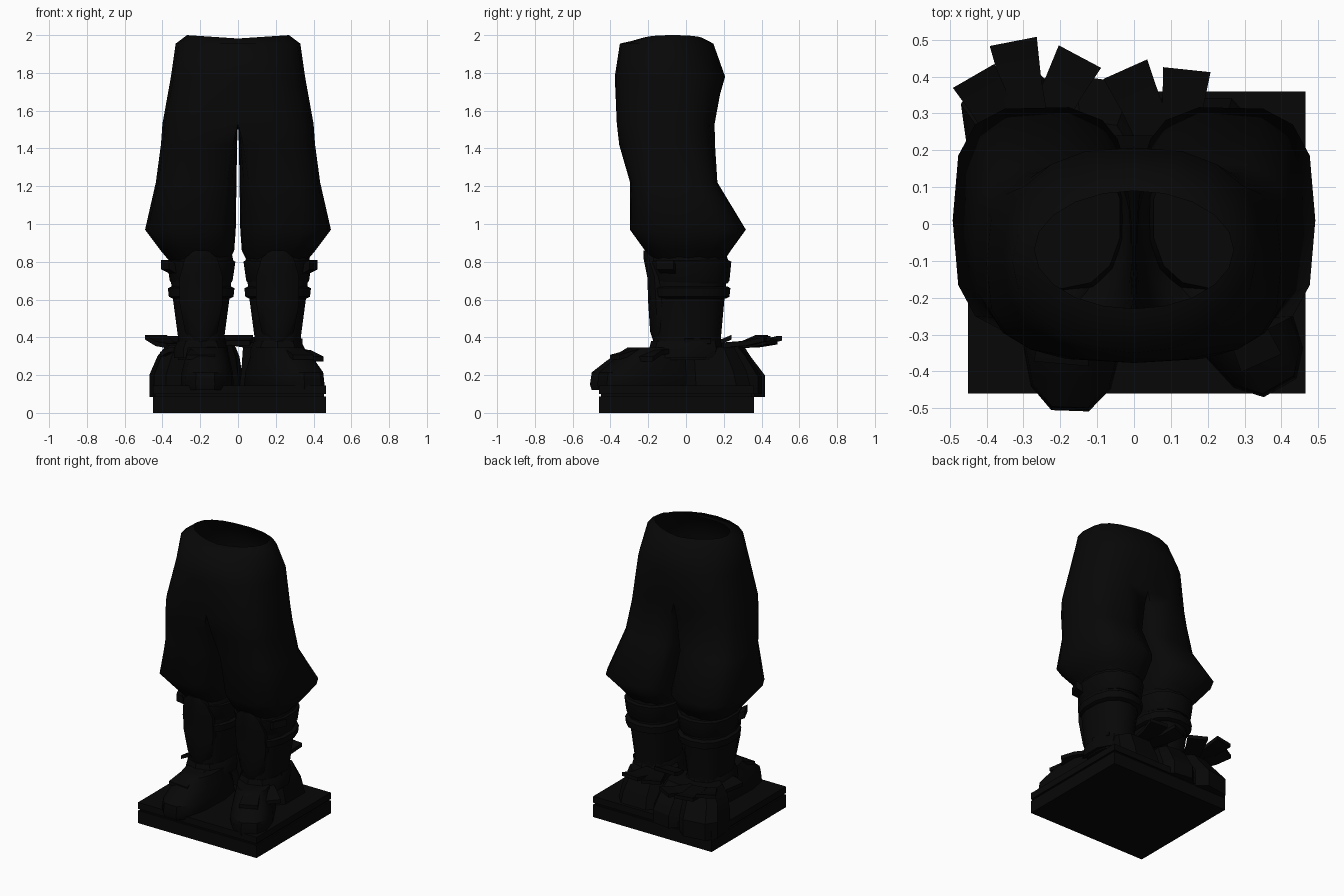
import bpy, bmesh, math
from mathutils import Vector, Matrix

if "Cube" in bpy.data.objects:
    bpy.data.objects.remove(bpy.data.objects["Cube"])


def material(name, v):
    m = bpy.data.materials.new(name)
    m.diffuse_color = (v, v, v, 1)
    m.use_nodes = True
    m.node_tree.nodes["Principled BSDF"].inputs["Base Color"].default_value = m.diffuse_color
    return m


BLACK = material("soft_black", 0.0022)


def finish(name, bm, angle=50):
    bmesh.ops.recalc_face_normals(bm, faces=bm.faces)
    me = bpy.data.meshes.new(name)
    bm.to_mesh(me)
    bm.free()
    ob = bpy.data.objects.new(name, me)
    bpy.context.collection.objects.link(ob)
    me.materials.append(BLACK)
    bpy.ops.object.select_all(action='DESELECT')
    ob.select_set(True)
    bpy.context.view_layer.objects.active = ob
    bpy.ops.object.shade_smooth_by_angle(angle=math.radians(angle))
    return ob


def power(v, e):
    return math.copysign(abs(v) ** e, v)


def loft(name, rings, n=12, e=1.0, turn=0.0, at=(0, 0), caps=True, angle=50):
    """Rings are (cx, cy, z, rx, ry), turned about z then moved to a place."""
    bm = bmesh.new()
    rot = Matrix.Rotation(turn, 3, 'Z')
    rows = []
    for cx, cy, z, rx, ry in rings:
        row = []
        for i in range(n):
            a = math.tau * (i + 0.5) / n
            p = rot @ Vector((cx + rx * power(math.cos(a), e), cy + ry * power(math.sin(a), e), z))
            row.append(bm.verts.new(p + Vector((at[0], at[1], 0))))
        rows.append(row)
    for r, s in zip(rows, rows[1:]):
        for i in range(n):
            j = (i + 1) % n
            bm.faces.new((r[i], r[j], s[j], s[i]))
    if caps:
        bm.faces.new(rows[0][::-1])
        bm.faces.new(rows[-1])
    return finish(name, bm, angle)


def flap(name, x, y, z, heading, length, width, rise, thick=0.025):
    """Bent scrap of cloth pointing outward; heading is measured from +x."""
    bm = bmesh.new()
    h = math.radians(heading)
    d, s = Vector((math.cos(h), math.sin(h), 0)), Vector((-math.sin(h), math.cos(h), 0))
    rows = []
    for t, lift, w in ((0, 0, 0.8), (0.55, 0.25, 0.85), (1, 1, 1)):
        c = Vector((x, y, z + lift * rise)) + d * length * t
        off = s * width * w / 2
        up = Vector((0, 0, thick / 2))
        rows.append([bm.verts.new(q) for q in (c - off - up, c + off - up, c + off + up, c - off + up)])
    for r, q in zip(rows, rows[1:]):
        for i in range(4):
            j = (i + 1) % 4
            bm.faces.new((r[i], r[j], q[j], q[i]))
    bm.faces.new(rows[0])
    bm.faces.new(rows[-1])
    return finish(name, bm, 30)


def block(name, x0, x1, y0, y1, z0, z1):
    bm = bmesh.new()
    bmesh.ops.create_cube(bm, size=1)
    for v in bm.verts:
        v.co = ((x0 + x1) / 2 + v.co.x * (x1 - x0), (y0 + y1) / 2 + v.co.y * (y1 - y0),
                (z0 + z1) / 2 + v.co.z * (z1 - z0))
    return finish(name, bm, 30)


# Two-step plinth with a narrow groove
block("plinth_lower", -0.45, 0.465, -0.46, 0.36, 0, 0.088)
block("plinth_groove", -0.44, 0.455, -0.45, 0.35, 0.088, 0.1)
block("plinth_upper", -0.45, 0.465, -0.46, 0.36, 0.1, 0.145)

# Trousers: z, inner x, outer x, front y, back y, leg roundness, centre valley, corner exponent
trouser_rows = [
    (2.00, 0, 0.27, -0.23, 0.09, 0, 0, 1.0),
    (1.955, 0, 0.33, -0.35, 0.145, 0, 0, 1.0),
    (1.78, 0, 0.355, -0.38, 0.21, 0, 0.01, 0.85),
    (1.53, 0, 0.40, -0.375, 0.16, 0, 0.09, 0.66),
    (1.42, 0.005, 0.408, -0.36, 0.16, 0.35, 0.06, 0.66),
    (1.22, 0.008, 0.435, -0.30, 0.17, 0.75, 0, 0.66),
    (0.97, 0.012, 0.492, -0.30, 0.32, 1, 0, 0.66),
    (0.86, 0.02, 0.41, -0.22, 0.24, 1, 0, 0.75),
    (0.80, 0.05, 0.36, -0.17, 0.20, 1, 0, 0.8),
]
OUT, INN = 11, 5
bm = bmesh.new()
for side in (1, -1):
    rows = []
    for z, xi, xo, yf, yb, w, v, e in trouser_rows:
        cy, ry, row = (yf + yb) / 2, (yb - yf) / 2, []
        cx, rx = (xi + xo) / 2, (xo - xi) / 2
        for i in range(OUT + INN):
            if i < OUT:
                t = -1 + 2 * i / (OUT - 1)
                a, b = t * math.pi / 2, t * math.radians(125)
                dx, dy = xo * power(math.cos(a), e), cy + ry * power(math.sin(a), e)
                if i in (0, OUT - 1):
                    dx, dy = xi, cy + ry * t * (1 - v)
            else:
                k = (i - OUT + 1) / (INN + 1)
                dx, dy = xi, cy + ry * (1 - v) * (1 - 2 * k)
                b = math.radians(125 + 110 * k)
            ex, ey = cx + rx * power(math.cos(b), e), cy + ry * power(math.sin(b), e)
            dip = -0.018 * max(0, 1 - dx / 0.27) if z == 2 else 0
            row.append(bm.verts.new((side * (dx + (ex - dx) * w), dy + (ey - dy) * w, z + dip)))
        rows.append(row)
    n = OUT + INN
    for (r, s), spec in zip(zip(rows, rows[1:]), trouser_rows):
        # Above the crotch only the outer wall exists
        for i in range(n if spec[0] < 1.54 else OUT - 1):
            j = (i + 1) % n
            bm.faces.new((r[i], r[j], s[j], s[i]))
bmesh.ops.remove_doubles(bm, verts=bm.verts, dist=0.0005)
bmesh.ops.delete(bm, geom=[q for q in bm.verts if not q.link_faces], context='VERTS')
finish("trousers", bm, 75)

# Lower legs with wraps, shin guards and ragged ankle cloth
for label, c, s in (("left", -0.195, -1), ("right", 0.21, 1)):
    loft(label + "_shin", [(0, 0.005, 0.28, 0.125, 0.175), (0, 0.005, 0.40, 0.125, 0.18),
                           (0, 0.01, 0.62, 0.155, 0.195), (0, 0.015, 0.80, 0.175, 0.21),
                           (0, 0.015, 0.87, 0.16, 0.19)], 14, 0.85, at=(c, 0))
    loft(label + "_knee_band", [(0, 0.02, 0.685, 0.16, 0.20), (0, 0.02, 0.70, 0.17, 0.21),
                                (0, 0.02, 0.80, 0.185, 0.22), (0, 0.02, 0.81, 0.17, 0.2)], 14, 0.85, at=(c, 0))
    loft(label + "_calf_band", [(0, 0.02, 0.605, 0.155, 0.19), (0, 0.02, 0.615, 0.175, 0.21),
                                (0, 0.02, 0.66, 0.18, 0.215), (0, 0.02, 0.67, 0.16, 0.2)], 14, 0.85, at=(c, 0))
    loft(label + "_shin_guard", [(0, -0.13, 0.37, 0.05, 0.04), (0, -0.135, 0.43, 0.09, 0.055),
                                 (0, -0.14, 0.58, 0.12, 0.06), (0, -0.15, 0.72, 0.12, 0.055),
                                 (0, -0.185, 0.82, 0.09, 0.04), (0, -0.205, 0.86, 0.04, 0.02)], 10, at=(c, 0))
    flap(label + "_knee_scrap", c + s * 0.10, -0.07, 0.755, 90 - s * 115, 0.10, 0.10, 0.03, 0.05)
    loft(label + "_ankle_wrap", [(0, -0.01, 0.29, 0.15, 0.19), (0, 0, 0.34, 0.15, 0.195),
                                 (0, 0, 0.38, 0.13, 0.185)], 10, 0.9, at=(c, 0), angle=30)

# Shoes: the left one points ahead, the right one turns out
shoe = [(0, -0.09, 0.12, 0.13, 0.30), (0, -0.09, 0.15, 0.14, 0.31), (0, -0.09, 0.215, 0.135, 0.30),
        (0, -0.065, 0.28, 0.12, 0.24), (0, -0.03, 0.345, 0.105, 0.17)]
loft("left_shoe", shoe, 12, 0.75, turn=math.radians(-2), at=(-0.16, -0.115), angle=35)
loft("right_shoe", shoe, 12, 0.75, turn=math.radians(30), at=(0.20, -0.105), angle=35)

# Gathered cloth behind the feet
loft("left_outer_heap", [(0, 0, 0.085, 0.14, 0.16), (0, 0, 0.20, 0.14, 0.16),
                         (0.02, -0.05, 0.30, 0.125, 0.13), (0.04, -0.07, 0.36, 0.10, 0.11)],
     8, 0.6, turn=math.radians(8), at=(-0.325, 0.255), angle=30)
loft("left_inner_heap", [(0, 0, 0.10, 0.12, 0.15), (0, 0, 0.19, 0.12, 0.15),
                         (0, -0.05, 0.30, 0.11, 0.13), (0, -0.08, 0.36, 0.09, 0.11)],
     8, 0.6, turn=math.radians(-8), at=(-0.10, 0.25), angle=30)
loft("right_heap", [(0, 0, 0.14, 0.17, 0.19), (0, -0.01, 0.22, 0.16, 0.18), (-0.01, -0.04, 0.35, 0.14, 0.14)],
     8, 0.6, at=(0.17, 0.16), angle=30)

# Frayed scraps: x, y, z, heading, length, width, rise
scraps = [
    (-0.33, 0.22, 0.355, 120, 0.21, 0.13, 0.045), (-0.28, 0.25, 0.36, 101, 0.25, 0.13, 0.035),
    (-0.25, 0.26, 0.355, 62, 0.22, 0.13, 0.02), (0.07, 0.21, 0.36, 114, 0.23, 0.13, 0.035),
    (0.12, 0.20, 0.36, 84, 0.22, 0.13, 0.03), (0.28, -0.10, 0.33, -42, 0.18, 0.12, -0.045),
    (-0.18, -0.18, 0.335, -95, 0.20, 0.15, -0.04), (0.24, -0.14, 0.335, -66, 0.26, 0.12, -0.04),
    (0.26, 0.05, 0.35, 10, 0.07, 0.14, 0.03), (-0.30, 0.02, 0.34, 170, 0.10, 0.16, -0.03),
    (0.0, 0.12, 0.37, 90, 0.12, 0.16, 0.03),
]
for i, spec in enumerate(scraps):
    flap("cloth_scrap_%02d" % (i + 1), *spec)
